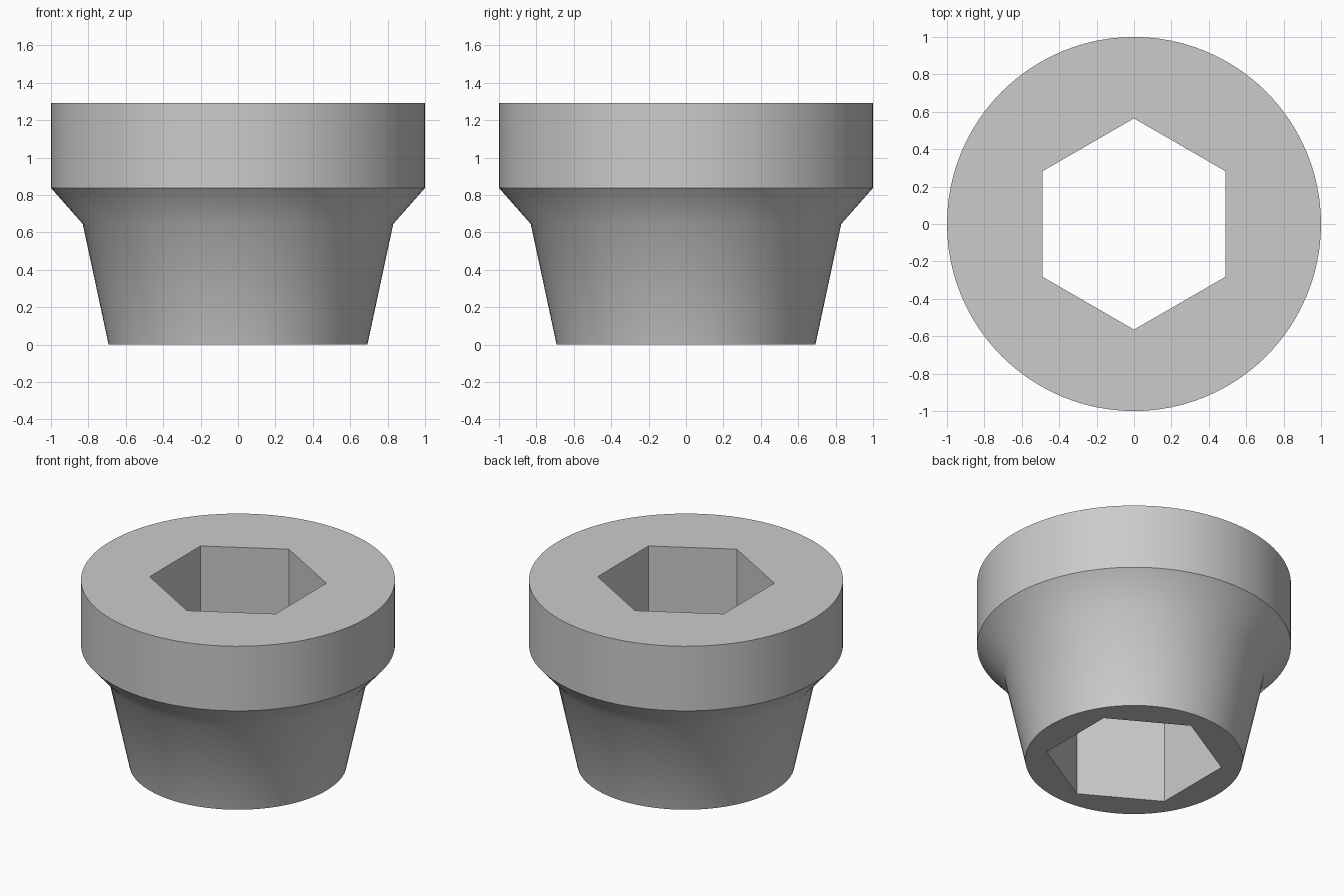
import bpy, bmesh, math

cube = bpy.data.objects.get("Cube")
if cube:
    bpy.data.objects.remove(cube, do_unlink=True)

SIDES = 96
HEX_APOTHEM = 0.489

# Plain grey material
grey = bpy.data.materials.new("plain grey")
grey.use_nodes = True
colour = (0.6, 0.6, 0.6, 1)
grey.diffuse_color = colour
grey.node_tree.nodes["Principled BSDF"].inputs["Base Color"].default_value = colour


def hex_radius(angle):
    """Distance to a hexagon wall, with flats facing left and right."""
    step = math.radians(60)
    offset = (angle + step / 2) % step - step / 2
    return HEX_APOTHEM / math.cos(offset)


def ring(bm, z, radius):
    verts = []
    for i in range(SIDES):
        a = math.tau * i / SIDES
        r = radius(a)
        verts.append(bm.verts.new((r * math.cos(a), r * math.sin(a), z)))
    return verts


# Outer profile from the foot up to the collar, as radius and height
profile = [(0.692, 0), (0.83, 0.645), (1, 0.838), (1, 1.292)]
top = profile[-1][1]

bm = bmesh.new()
rings = [ring(bm, z, lambda a, r=r: r) for r, z in profile]
# Hexagonal through-hole closes the loop of rings
rings += [ring(bm, top, hex_radius), ring(bm, 0, hex_radius)]
for k, low in enumerate(rings):
    high = rings[(k + 1) % len(rings)]
    for i in range(SIDES):
        j = (i + 1) % SIDES
        bm.faces.new((low[i], low[j], high[j], high[i]))
bmesh.ops.recalc_face_normals(bm, faces=bm.faces)

mesh = bpy.data.meshes.new("hex_socket_bushing")
bm.to_mesh(mesh)
bm.free()
mesh.materials.append(grey)
bushing = bpy.data.objects.new("hex_socket_bushing", mesh)
bpy.context.collection.objects.link(bushing)

# Smooth round walls, sharp rims and socket corners
bpy.ops.object.select_all(action='DESELECT')
bushing.select_set(True)
bpy.context.view_layer.objects.active = bushing
bpy.ops.object.shade_smooth_by_angle(angle=math.radians(30))
